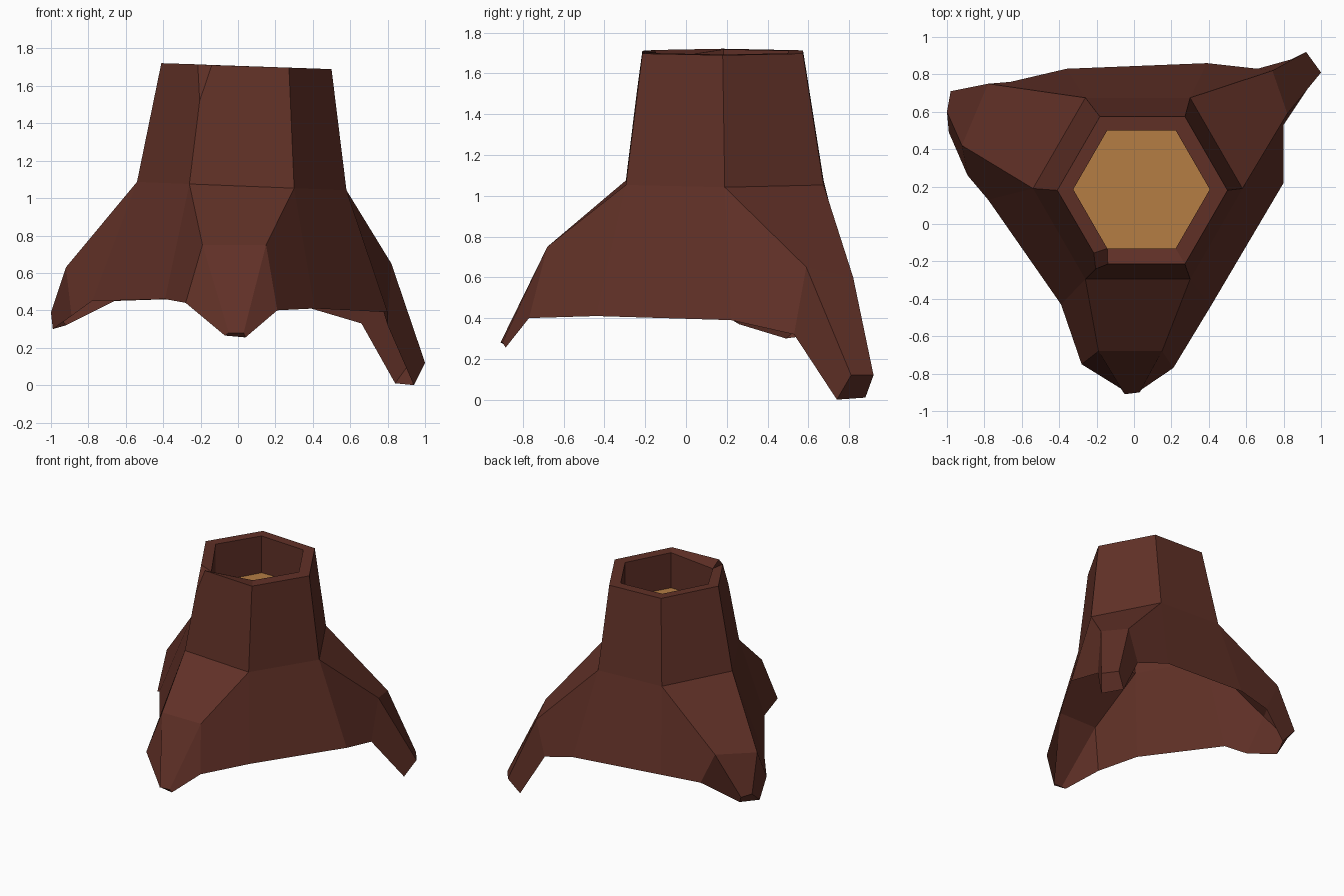
import bpy, bmesh, math
from mathutils import Vector

if "Cube" in bpy.data.objects:
    bpy.data.objects.remove(bpy.data.objects["Cube"])


def material(name, rgb):
    m = bpy.data.materials.new(name)
    m.diffuse_color = (*rgb, 1)
    m.use_nodes = True
    m.node_tree.nodes["Principled BSDF"].inputs["Base Color"].default_value = m.diffuse_color
    return m


bark = material("dark bark", (0.118, 0.030, 0.020))
wood = material("cut wood", (0.46, 0.205, 0.057))


def hexagon(cx, cy, r, z, tilt=0.0):
    """Six points, counter-clockwise from the front left corner."""
    pts = []
    for i in range(6):
        a = math.radians(240 + 60 * i)
        x, y = cx + r * math.cos(a), cy + r * math.sin(a)
        pts.append(Vector((x, y, z - tilt * x)))
    return pts


def make_object(name, bm, mat):
    bmesh.ops.recalc_face_normals(bm, faces=bm.faces)
    me = bpy.data.meshes.new(name)
    bm.to_mesh(me)
    bm.free()
    me.materials.append(mat)
    ob = bpy.data.objects.new(name, me)
    bpy.context.collection.objects.link(ob)
    return ob


# Each root: pairs (first side, second side) of knee, tip, tip underside,
# root foot and skirt hem, going counter-clockwise round the stump
ROOTS = {
    "front": dict(
        knee=((-0.19, -0.68, 0.75), (0.15, -0.68, 0.75)),
        tip=((-0.05, -0.91, 0.28), (0.03, -0.90, 0.28)),
        under=((-0.07, -0.88, 0.265), (0.04, -0.885, 0.255)),
        foot=((-0.28, -0.75, 0.44), (0.21, -0.77, 0.40)),
        hem=((-0.39, -0.43, 0.46), (0.41, -0.44, 0.41))),
    "right": dict(
        knee=((0.82, 0.59, 0.65), (0.74, 0.82, 0.60)),
        tip=((1.00, 0.81, 0.12), (0.92, 0.92, 0.12)),
        under=((0.94, 0.74, 0.0), (0.84, 0.88, 0.01)),
        foot=((0.80, 0.53, 0.32), (0.66, 0.83, 0.33)),
        hem=((0.80, 0.22, 0.39), (0.39, 0.86, 0.41))),
    "left": dict(
        knee=((-0.78, 0.75, 0.70), (-0.92, 0.42, 0.63)),
        tip=((-0.98, 0.71, 0.40), (-1.00, 0.60, 0.39)),
        under=((-0.92, 0.64, 0.32), (-0.99, 0.49, 0.30)),
        foot=((-0.66, 0.76, 0.45), (-0.89, 0.26, 0.37)),
        hem=((-0.36, 0.83, 0.46), (-0.78, 0.13, 0.45))),
}

bm = bmesh.new()


def ring(pts):
    return [bm.verts.new(p) for p in pts]


def face(*vs):
    bm.faces.new(vs)


# Trunk rings
rim = ring(hexagon(0.045, 0.18, 0.455, 1.707, 0.035))
waist = ring(hexagon(0.02, 0.19, 0.56, 1.065, 0.04))
inner = ring(hexagon(0.04, 0.185, 0.365, 1.707, 0.035))
floor_pts = hexagon(0.04, 0.185, 0.365, 1.42)
floor = ring(floor_pts)

# Chipped front left corner of the rim
bm.verts.remove(rim[0])
chip_l = bm.verts.new((-0.215, -0.155, 1.715))
chip_r = bm.verts.new((-0.14, -0.214, 1.711))
chip_low = bm.verts.new((-0.205, -0.24, 1.52))
inner[0].co.z = 1.67
face(chip_low, chip_r, inner[0], chip_l)
face(waist[0], waist[1], rim[1], chip_r, chip_low)
face(waist[5], waist[0], chip_low, chip_l, rim[5])
face(chip_r, rim[1], inner[1], inner[0])
face(rim[5], chip_l, inner[0], inner[5])

# Trunk sides, rim top and hollow walls
for i in range(6):
    j = (i + 1) % 6
    if 0 < i < 5:
        face(waist[i], waist[j], rim[j], rim[i])
        face(rim[i], rim[j], inner[j], inner[i])
    face(inner[i], inner[j], floor[j], floor[i])

# Three roots growing from every second side of the waist
hems = []
for n, root in enumerate(ROOTS.values()):
    w = waist[2 * n:2 * n + 2]
    knee, tip, under, foot, hem = (
        ring(root[k]) for k in ("knee", "tip", "under", "foot", "hem"))
    hems.append(hem)
    for hi, lo in ((w, knee), (knee, tip), (tip, under)):
        face(hi[1], hi[0], lo[0], lo[1])
    for s in (0, 1):
        face(w[s], knee[s], foot[s], hem[s])
        face(knee[s], tip[s], under[s], foot[s])

# Skirt panels between the roots
for n in range(3):
    m = (n + 1) % 3
    face(waist[2 * n + 1], waist[2 * m], hems[m][0], hems[n][1])

make_object("stump_bark", bm, bark)

# Cut wood inside the hollow
bm = bmesh.new()
face(*ring(floor_pts))
make_object("cut_wood", bm, wood)
